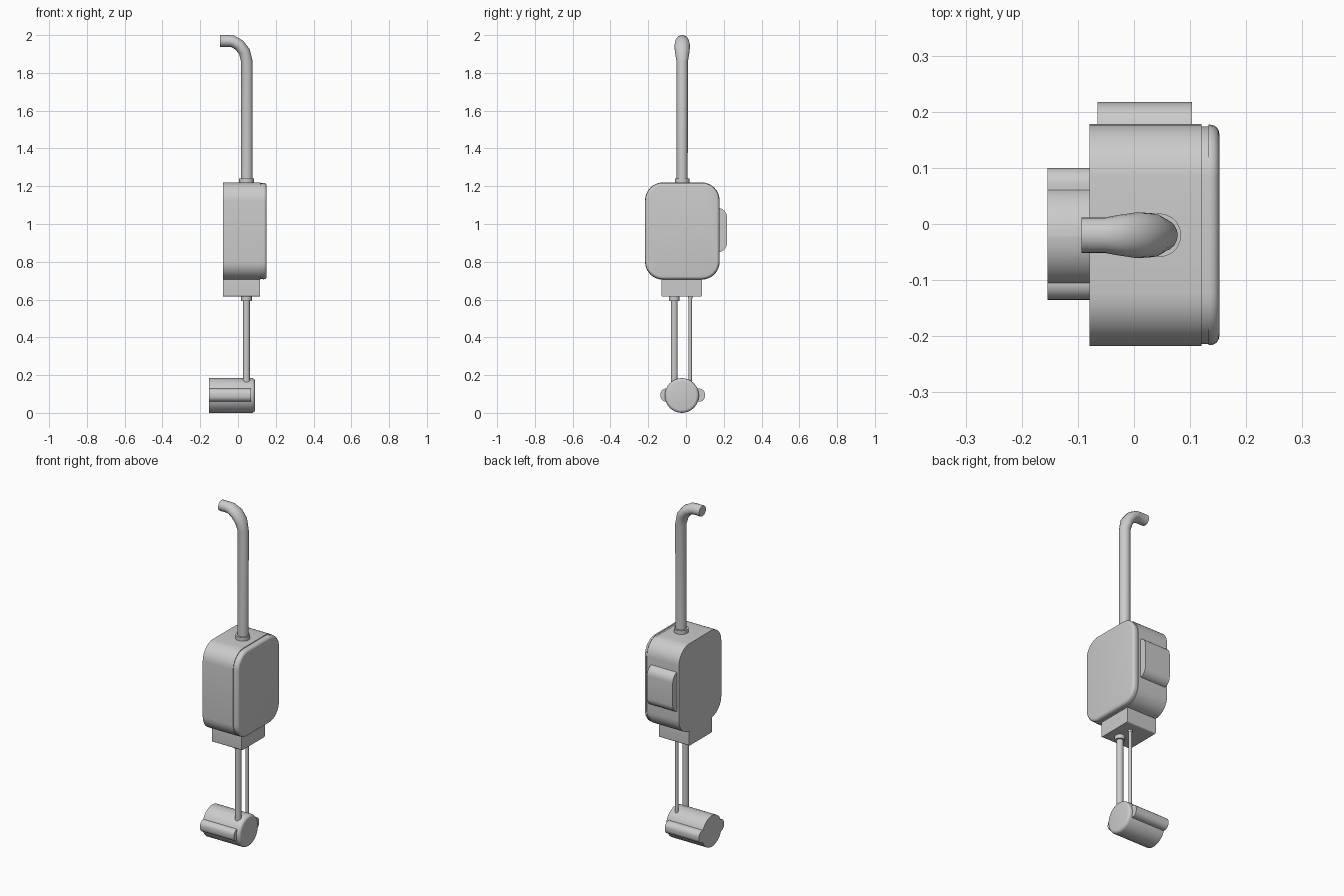
import bpy, bmesh, math
from mathutils import Vector

if "Cube" in bpy.data.objects:
    bpy.data.objects.remove(bpy.data.objects["Cube"])


def loft(name, rings):
    """Skin a list of equal-length point rings and cap both ends."""
    bm = bmesh.new()
    vs = [[bm.verts.new(p) for p in ring] for ring in rings]
    n = len(vs[0])
    for a, b in zip(vs, vs[1:]):
        for i in range(n):
            j = (i + 1) % n
            bm.faces.new((a[i], a[j], b[j], b[i]))
    bm.faces.new(vs[0])
    bm.faces.new(vs[-1])
    bmesh.ops.recalc_face_normals(bm, faces=bm.faces)
    me = bpy.data.meshes.new(name)
    bm.to_mesh(me)
    bm.free()
    ob = bpy.data.objects.new(name, me)
    bpy.context.collection.objects.link(ob)
    bpy.ops.object.select_all(action='DESELECT')
    ob.select_set(True)
    bpy.context.view_layer.objects.active = ob
    bpy.ops.object.shade_smooth_by_angle(angle=math.radians(35))
    return ob


def round_rect(x, y0, y1, z0, z1, r, inset=0.0, seg=8):
    """Rounded rectangle in the YZ plane at the given x."""
    pts = []
    rr = max(r - inset, 0.002)
    y0, y1, z0, z1 = y0 + inset, y1 - inset, z0 + inset, z1 - inset
    corners = ((y1 - rr, z1 - rr), (y0 + rr, z1 - rr),
               (y0 + rr, z0 + rr), (y1 - rr, z0 + rr))
    for k, (cy, cz) in enumerate(corners):
        for i in range(seg + 1):
            a = math.pi / 2 * (k + i / seg)
            pts.append((x, cy + rr * math.cos(a), cz + rr * math.sin(a)))
    return pts


def slab(name, x0, x1, box, r, bevel=0.0):
    """Rounded prism along x with an optional rounded +x edge."""
    steps = [(x0, 0.0)]
    if bevel:
        for i in range(5):
            a = math.pi / 2 * i / 4
            steps.append((x1 - bevel + bevel * math.sin(a), bevel * (1 - math.cos(a))))
    else:
        steps.append((x1, 0.0))
    return loft(name, [round_rect(x, *box, r, inset) for x, inset in steps])


def tube(name, y, path, sides=20):
    """Tube in the XZ plane; path entries: x, z, tilt in degrees, radius, y radius."""
    rings = []
    for x, z, tilt, r, ry in path:
        t = math.radians(tilt)
        u = Vector((math.cos(t), 0, math.sin(t)))
        rings.append([Vector((x, y, z)) + u * r * math.cos(a) + Vector((0, ry * math.sin(a), 0))
                      for a in (2 * math.pi * i / sides for i in range(sides))])
    return loft(name, rings)


def rod(name, x, y, z0, z1, r):
    return tube(name, y, [(x, z0, 0, r, r), (x, z1, 0, r, r)])


# Main housing with recessed seam and soft-edged cover
body = (-0.217, 0.178, 0.705, 1.22)
slab("housing", -0.079, 0.12, body, 0.095)
slab("cover_seam", 0.115, 0.138, (-0.214, 0.174, 0.709, 1.216), 0.092)
slab("cover", 0.133, 0.152, (-0.216, 0.177, 0.707, 1.218), 0.094, 0.016)

# Side grip and lower connector block
slab("side_grip", -0.065, 0.103, (0.10, 0.217, 0.85, 1.085), 0.05)
slab("connector_block", -0.079, 0.116, (-0.131, 0.085, 0.616, 0.73), 0.008)

# Upper conduit with flattened bend
R = 0.031
tube("upper_conduit", -0.02, [
    (0.047, 1.2, 0, R, 0.029), (0.047, 1.86, 0, R, 0.03),
    (0.034, 1.912, 25, R, 0.039), (0.006, 1.948, 50, R, 0.041),
    (-0.028, 1.967, 75, R, 0.036), (-0.05, 1.969, 90, R, 0.032),
    (-0.094, 1.969, 90, R, 0.032)])
rod("upper_collar", 0.045, -0.02, 1.2, 1.242, 0.039)

# Lower pipes with collars
for name, y, r, rc, zc in (("thick_pipe", -0.062, 0.018, 0.028, 0.592),
                           ("thin_pipe", 0.022, 0.009, 0.012, 0.605)):
    rod(name, 0.045, y, 0.13, 0.64, r)
    rod(name + "_collar", 0.045, y, zc, 0.64, rc)

# Bottom drum with side lobes
slab("drum", -0.154, 0.09, (-0.112, 0.068, 0.0, 0.184), 0.09, 0.016)
slab("drum_lobes", -0.154, 0.068, (-0.135, 0.1, 0.059, 0.129), 0.03)
